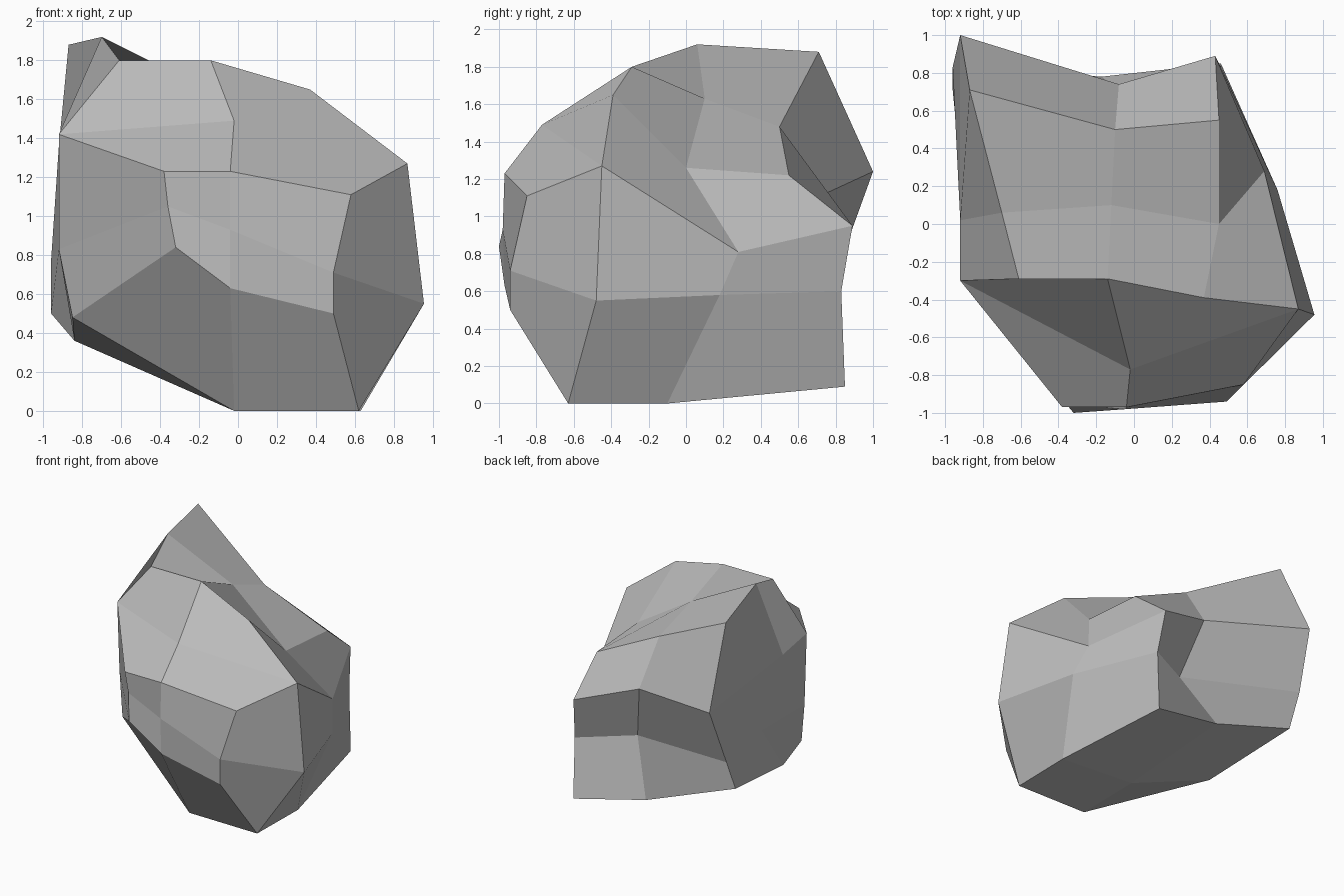
import bpy
import bmesh

default = bpy.data.objects.get("Cube")
if default:
    bpy.data.objects.remove(default, do_unlink=True)


def make_material(name, colour):
    mat = bpy.data.materials.new(name)
    mat.use_nodes = True
    mat.diffuse_color = colour
    mat.node_tree.nodes["Principled BSDF"].inputs["Base Color"].default_value = colour
    return mat


# Cross rows of the boulder: each runs (-x edge, middle, +x edge),
# and the rows follow one another around the x axis as a closed band.
BAND = {
    "front_low": [(-.32, -1, .84), (-.04, -.97, .63), (.49, -.94, .5)],
    "front_mid": [(-.36, -.95, 1.05), (-.04, -.98, .93), (.49, -.94, .71)],
    "front_high": [(-.38, -.97, 1.23), (-.04, -.97, 1.23), (.58, -.85, 1.11)],
    "brow": [(-.92, -.3, 1.42), (-.02, -.77, 1.49), (.87, -.45, 1.27)],
    "top_front": [(-.61, -.29, 1.8), (-.14, -.29, 1.8), (.37, -.39, 1.65)],
    "top_mid": [(-.7, .06, 1.92), (-.12, .1, 1.63), (.45, 0, 1.26)],
    "top_back": [(-.87, .71, 1.88), (-.1, .5, 1.48), (.45, .55, 1.22)],
    "back_high": [(-.92, 1, 1.24), (-.08, .74, 1.12), (.43, .89, .95)],
    "back_mid": [(-.96, .83, .77), (.04, .59, .64), (.46, .83, .6)],
    "back_low": [(-.96, .71, .5), (-.17, .78, .22), (.46, .85, .09)],
    "base_mid": [(-.84, -.1, .36), (-.1, -.15, .08), (.63, -.1, 0)],
    "base_front": [(-.85, -.33, .48), (-.02, -.62, 0), (.62, -.63, 0)],
}

# Extra corners that close each flank, given as (-x flank, +x flank).
FLANK = {
    "cheek": [(-.92, -.27, .83), (.955, -.48, .55)],
    "shoulder": [(-.92, .02, 1.36), (.69, .28, .81)],
    "belly": [(-.92, .3, .83), (.76, .18, .58)],
}

# Flank facets, shared by both ends of the band.
FLANK_FACETS = [
    "brow front_high front_mid cheek",
    "cheek front_mid front_low base_front",
    "brow top_front top_mid shoulder",
    "shoulder top_mid top_back back_high",
    "brow cheek belly shoulder",
    "cheek base_front base_mid belly",
    "shoulder belly back_mid back_high",
    "belly base_mid back_low back_mid",
]

bm = bmesh.new()
rows = {name: [bm.verts.new(p) for p in pts] for name, pts in BAND.items()}
flank = {name: [bm.verts.new(p) for p in pts] for name, pts in FLANK.items()}

# Band of facets over the front, top, back and underside
loop = list(rows.values())
for row, following in zip(loop, loop[1:] + loop[:1]):
    for i in range(len(row) - 1):
        bm.faces.new((row[i], row[i + 1], following[i + 1], following[i]))

# Both flanks
for side in (0, 1):
    corner = {name: row[-side] for name, row in rows.items()}
    corner.update({name: pair[side] for name, pair in flank.items()})
    for facet in FLANK_FACETS:
        bm.faces.new([corner[name] for name in facet.split()])

bmesh.ops.recalc_face_normals(bm, faces=bm.faces)
mesh = bpy.data.meshes.new("boulder")
bm.to_mesh(mesh)
bm.free()

boulder = bpy.data.objects.new("boulder", mesh)
bpy.context.collection.objects.link(boulder)
mesh.materials.append(make_material("stone_grey", (.5, .5, .5, 1)))
